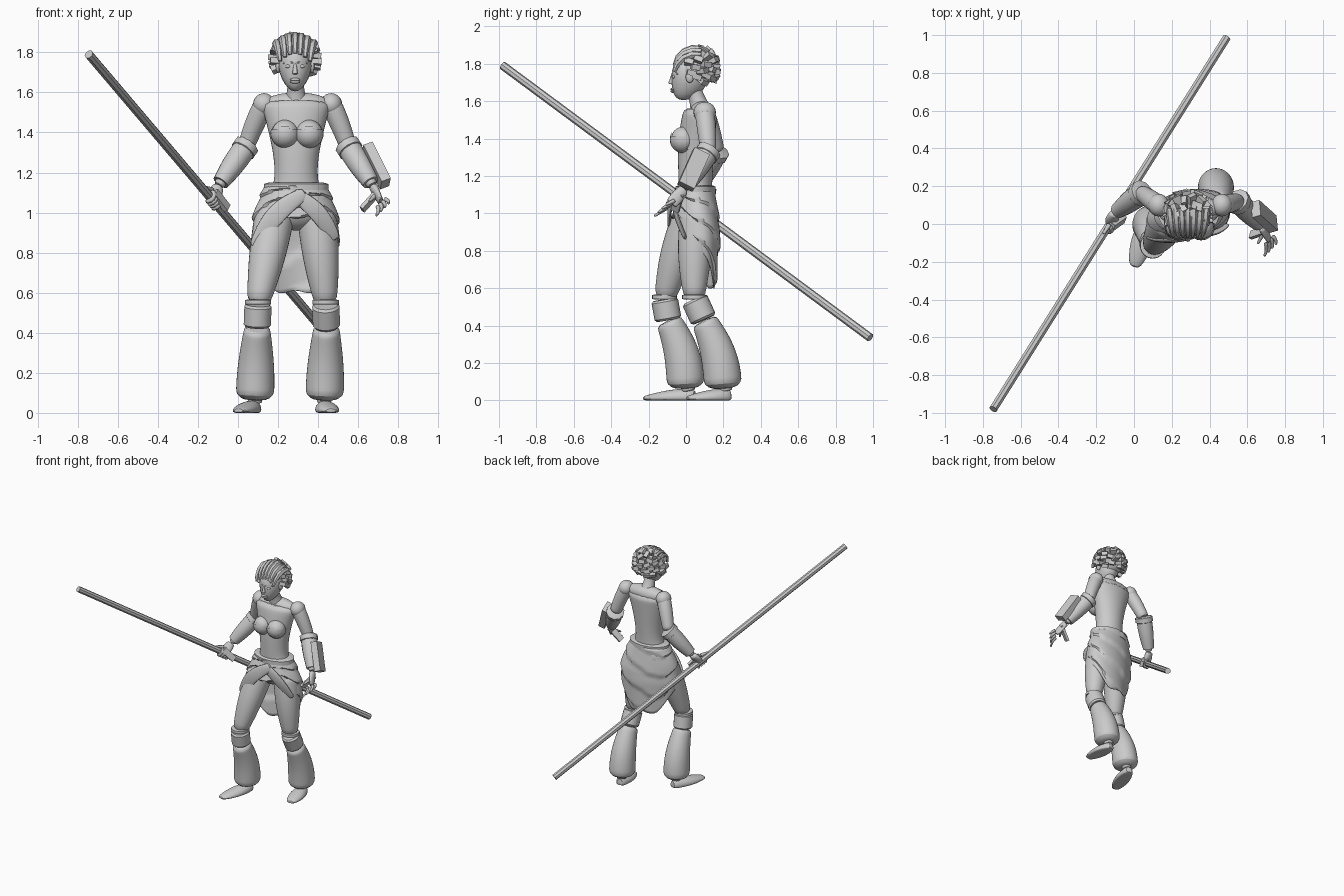
import bpy, bmesh, math, random
from math import sin, cos, pi
from mathutils import Vector, Matrix

cube = bpy.data.objects.get("Cube")
if cube:
    bpy.data.objects.remove(cube, do_unlink=True)
random.seed(4)

clay = bpy.data.materials.new("plain_grey")
clay.use_nodes = True
clay.diffuse_color = (.6, .6, .6, 1)
clay.node_tree.nodes["Principled BSDF"].inputs["Base Color"].default_value = clay.diffuse_color

X, Y, Z = Vector((1, 0, 0)), Vector((0, 1, 0)), Vector((0, 0, 1))


def finish(name, bm, smooth=False, angle=40):
    bmesh.ops.recalc_face_normals(bm, faces=bm.faces)
    mesh = bpy.data.meshes.new(name)
    bm.to_mesh(mesh)
    bm.free()
    mesh.materials.append(clay)
    mesh.shade_smooth()
    mesh.set_sharp_from_angle(angle=math.radians(angle))
    obj = bpy.data.objects.new(name, mesh)
    bpy.context.collection.objects.link(obj)
    if smooth:
        subdivision = obj.modifiers.new("Smooth", "SUBSURF")
        subdivision.levels = subdivision.render_levels = 1
    return obj


def bridge(bm, loops):
    for low, high in zip(loops, loops[1:]):
        for k in range(len(low)):
            bm.faces.new((low[k - 1], low[k], high[k], high[k - 1]))


def sweep(name, points, widths, heights=None, sides=14, ref=Y, smooth=True):
    """Skin a path with elliptical rings set square to it."""
    bm = bmesh.new()
    loops = []
    last = len(points) - 1
    for i, point in enumerate(points):
        along = (points[min(i + 1, last)] - points[max(i - 1, 0)]).normalized()
        side = along.cross(ref).normalized()
        up = side.cross(along)
        width, height = widths[i], (heights or widths)[i]
        turns = [math.tau * (k + .5) / sides for k in range(sides)]
        loops.append([bm.verts.new(point + side * width * cos(a) + up * height * sin(a)) for a in turns])
    bridge(bm, loops)
    bm.faces.new(loops[0])
    bm.faces.new(loops[-1])
    return finish(name, bm, smooth)


def taper(start, end, bulge=0):
    return lambda t: start + (end - start) * t + bulge * sin(pi * t)


def limb(name, start, end, width, height=None, bow=Vector(), steps=8, **options):
    """Sweep from start to end, bowed sideways, with radii given as rules."""
    ts = [i / steps for i in range(steps + 1)]
    path = [start.lerp(end, t) + bow * sin(pi * t) for t in ts]
    return sweep(name, path, [width(t) for t in ts], [(height or width)(t) for t in ts], **options)


def band(name, start, end, width, height, sides=18):
    """Straight cuff with bevelled rims."""
    path = [start.lerp(end, t) for t in (0, .1, .9, 1)]
    rims = (.85, 1, 1, .85)
    return sweep(name, path, [width * r for r in rims], [height * r for r in rims], sides, smooth=False)


def ball(name, centre, radii, keep=None, shape=None):
    bm = bmesh.new()
    bmesh.ops.create_uvsphere(bm, u_segments=20, v_segments=12, radius=1)
    if keep:
        hidden = [f for f in bm.faces if not keep(f.calc_center_median())]
        bmesh.ops.delete(bm, geom=hidden, context="FACES")
    if shape:
        for v in bm.verts:
            v.co = shape(v.co)
    matrix = Matrix.Translation(centre) @ Matrix.Diagonal((*radii, 1))
    bmesh.ops.transform(bm, matrix=matrix, verts=bm.verts)
    return finish(name, bm)


def block(name, centre, along, facing, size, flare=1):
    """Box with its length on 'along' and its thickness on 'facing'."""
    z = along.normalized()
    y = z.cross(facing).normalized()
    x = y.cross(z)
    bm = bmesh.new()
    bmesh.ops.create_cube(bm, size=1)
    for v in bm.verts:
        spread = flare if v.co.z > 0 else 1
        across = x * v.co.x * size[0] + y * v.co.y * size[1]
        v.co = centre + across * spread + z * v.co.z * size[2]
    return finish(name, bm)


# Staff
top, tip = Vector((-.745, -.98, 1.79)), Vector((.49, .985, .335))
limb("staff", top, tip, taper(.023, .023), steps=1, sides=8, ref=Z, smooth=False)

# Torso with pinched waist, shoulders, neck and pelvis
middle = Vector((.29, .05, 1.08))
ts = [i / 10 for i in range(11)]
spine = [middle + Z * .48 * t + Y * .03 * t ** 3 for t in ts]
waist = [.15 + .03 * t - .05 * sin(pi * t ** .6) for t in ts]
sweep("torso", spine, waist, [.09 + .015 * sin(pi * t) * t for t in ts], sides=20)
ball("shoulders", Vector((.293, .085, 1.54)), (.17, .065, .06))
limb("neck", Vector((.29, .08, 1.55)), Vector((.286, .03, 1.7)), taper(.06, .046, -.01))
ball("pelvis", middle - Z * .04, (.175, .11, .13))
for side, sign in (("right", -1), ("left", 1)):
    chest = Vector((.295 + sign * .06, -.015, 1.395))
    ball(side + "_breast", chest, (.068, .066, .068))
    ball(side + "_cup", chest, (.073, .072, .073), keep=lambda c: c.z < .45 - .3 * abs(c.x) and c.y < .3)


# Head, narrowing to a forward chin
def jaw(co):
    low = max(0, -co.z)
    return Vector((co.x * (1 - .2 * low), co.y - .35 * low * low, co.z))


face = Vector((.285, .02, 1.73))
ball("head", face, (.084, .098, .125), shape=jaw)
limb("nose", face + Vector((0, -.09, .02)), face + Vector((0, -.102, -.04)), taper(.006, .016), sides=8)
for sign in (-1, 1):
    ball("eye", face + Vector((sign * .033, -.084, 0)), (.016, .01, .009))
    limb("brow", face + Vector((sign * .01, -.095, .016)), face + Vector((sign * .062, -.064, .014)),
         taper(.006, .005), bow=Z * .008, sides=6, ref=Z)
    ball("ear", face + X * sign * .085, (.012, .022, .032))
for drop in (.066, .078):
    ball("lip", face - Y * .09 - Z * drop, (.026, .013, .008))

# Hair: cap, strips swept back from the brow and chunky locks
crown = Vector((.285, .055, 1.77))
ball("hair_cap", crown, (.098, .105, .092), keep=lambda c: c.y > -.45 or c.z > .35)
for i in range(-3, 4):
    fan = [crown + Vector((i * (.024 + .005 * q), -.12 * cos(q), .115 * sin(q) - .004 * i * i))
           for q in (.2, .6, 1, 1.4, 1.8)]
    sweep("hair_strip", fan, [.01, .016, .019, .02, .016], sides=6, ref=X, smooth=False)
COUNT = 64
for i in range(COUNT):
    height = 1 - 1.6 * (i + .5) / COUNT
    turn, ring = i * 2.4, math.sqrt(1 - height * height)
    out = Vector((ring * cos(turn), ring * sin(turn), height))
    if out.y < -.6 or (out.y < -.25 and abs(out.x) < .75):
        continue
    lean = out + Vector([random.uniform(-.4, .4) for axis in range(3)]) + Y * .25
    facing = Vector((random.uniform(-.3, .3), .2, 1.1 - abs(out.z)))
    block("hair_lock", crown + out * .095, lean, facing, (.025, .042, random.uniform(.06, .085)), flare=1.15)

# Arms with bracers and elbow cuffs
ARMS = {"right": [(.13, .1, 1.54), (.04, .165, 1.33), (-.1, .06, 1.13)],
        "left": [(.465, .1, 1.54), (.55, .12, 1.33), (.675, -.01, 1.13)]}
wrists = {}
for side, joints in ARMS.items():
    shoulder, elbow, wrist = map(Vector, joints)
    wrists[side] = wrist
    ball(side + "_shoulder", shoulder, (.055, .06, .056))
    limb(side + "_upper_arm", shoulder, elbow, taper(.054, .043, .003), bow=Z * .01)
    limb(side + "_forearm", elbow, wrist, taper(.046, .028))
    limb(side + "_bracer", elbow, elbow.lerp(wrist, .9), taper(.06, .042, .006), smooth=False)
    band(side + "_elbow_cuff", elbow.lerp(wrist, -.05), elbow.lerp(wrist, .12), .066, .068, sides=10)

# Forearm block and hand guards
block("forearm_block", Vector((.69, .04, 1.235)), Vector((.1, -.09, -.2)), Vector((1, .3, .4)), (.05, .09, .22))
block("left_hand_guard", Vector((.66, -.045, 1.06)), Vector((.9, .3, 1)), Vector((.8, -.5, -.6)), (.02, .045, .125))
block("right_hand_guard", Vector((-.085, .005, 1.06)), Vector((.7, .5, -.9)), Vector((.8, -.6, .3)), (.025, .045, .11))

# Right hand closed round the staff
axis = (tip - top).normalized()
outward = axis.cross(Z).normalized()
rise = outward.cross(axis)
grip = top.lerp(tip, .5)
limb("right_palm", wrists["right"], grip, taper(.026, .026, .012), taper(.026, .02))
for i in range(4):
    knuckle = grip + axis * (.022 * i - .035)
    curl = [knuckle + (outward * cos(q) + rise * sin(q)) * .034 for q in range(-2, 3)]
    sweep("right_finger", curl, [.013] * 4 + [.009], sides=8, ref=axis)
thumb = grip + rise * .04 - axis * .03
limb("right_thumb", thumb, thumb - axis * .06 - rise * .02, taper(.016, .008), sides=8, ref=Z)

# Left hand with fingers spread
palm = Vector((.715, -.08, 1.05))
limb("left_palm", wrists["left"], palm, taper(.028, .032, .006), taper(.024, .013), ref=X)
for i in range(4):
    spread = (X + Y + Z) * .012 * (i - 1.5)
    limb("left_finger", palm + spread, palm + spread * 1.7 + Vector((.005, -.06, -.035)), taper(.013, .007),
         bow=X * .008, sides=8, ref=Z)
limb("left_thumb", palm + Vector((-.025, .04, .04)), palm + Vector((-.06, -.025, .005)), taper(.015, .007),
     sides=8, ref=Z)


# Legs with knee cuffs, ballooned trousers and bare feet
def balloon(t):
    return (.065 + .032 * sin(.6 * pi * t)) * (1 if t < .95 else .6)


LEGS = {"right": [(.19, .04, 1.02), (.1, -.115, .54), (.096, -.095, .43), (.084, 0, .06), (.09, .055, .02), (0, -.23, .01)],
        "left": [(.39, .07, 1.02), (.438, .045, .54), (.442, .095, .43), (.432, .2, .06), (.425, .245, .02), (.465, 0, .01)]}
for side, joints in LEGS.items():
    hip, knee, shin, hem, heel, toe = map(Vector, joints)
    limb(side + "_thigh", hip, knee, taper(.1, .056, .014), bow=Y * -.01, sides=16)
    band(side + "_knee_cuff", knee, shin, .069, .072)
    band(side + "_knee_band", knee, knee + Z * .025, .067, .067)
    limb(side + "_trouser", shin, hem, balloon, lambda t: 1.06 * balloon(t), bow=Y * .025, steps=12, sides=18)
    limb(side + "_ankle", hem + Z * .06, hem.lerp(heel, .3), taper(.045, .035))
    foot = limb(side + "_foot", heel, toe, lambda t: .06 * sin(pi * (.1 + .8 * t)) ** .7,
                lambda t: .055 * sin(pi * (.15 + .8 * t)) ** .5 * (1 - .5 * t), ref=Z)
    for v in foot.data.vertices:
        v.co.z = max(v.co.z, 0)

# Hip wrap: tiered folds, high in front and hanging low behind
bm = bmesh.new()
SIDES, ROWS, RIM = 48, 24, 1.13
rows = []
for j in range(ROWS + 1):
    t, row = j / ROWS, []
    for k in range(SIDES):
        a = math.tau * k / SIDES
        hem = .79 - .2 * sin(a) + .02 * sin(5 * a)
        z = RIM + (hem - RIM) * t
        drape = min(1, (RIM - z) * 5)
        fold = (3 * t + .5 * cos(a)) % 1 * .014
        tuck = max(0, .85 - z) * .2
        wide = .148 + .062 * sin(drape * pi / 2) + fold - tuck
        deep = .1 + .02 * drape + fold - tuck / 2
        row.append(bm.verts.new((.287 + wide * cos(a), .05 + deep * sin(a) + .035 * drape * cos(a), z)))
    rows.append(row)
bridge(bm, rows)
wrap = finish("hip_wrap", bm)
wrap.modifiers.new("Thickness", "SOLIDIFY").thickness = .006

# Waist sash and crossing front folds
band("waist_sash", middle, middle + Z * .07, .162, .108, sides=24)
limb("right_front_fold", Vector((.34, -.06, 1.1)), Vector((.08, -.07, .82)), taper(.03, .03, .02),
     taper(.012, .01), bow=Vector((-.02, -.025, .03)))
limb("left_front_fold", Vector((.27, -.06, 1.1)), Vector((.485, 0, .86)), taper(.03, .03, .015),
     taper(.012, .01), bow=Vector((.02, -.025, .02)))
